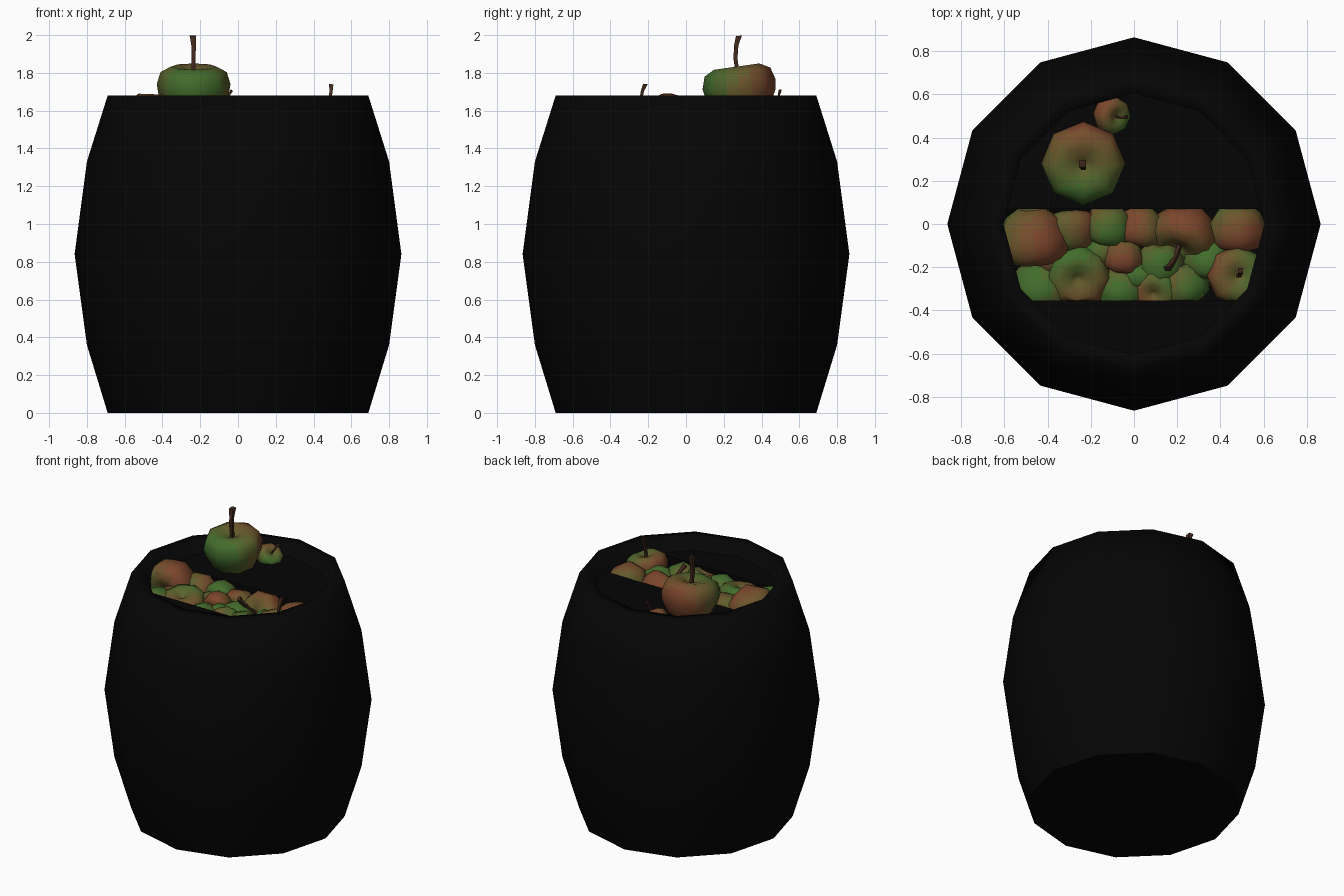
import bpy, bmesh, math, random
from mathutils import Vector, Matrix, Euler

if "Cube" in bpy.data.objects:
    bpy.data.objects.remove(bpy.data.objects["Cube"])

random.seed(4)
GAP_FRONT, GAP_BACK = -0.355, 0.07   # open strip between the two lid halves


def material(name, rgb):
    m = bpy.data.materials.new(name)
    m.diffuse_color = (*rgb, 1)
    m.use_nodes = True
    m.node_tree.nodes["Principled BSDF"].inputs["Base Color"].default_value = m.diffuse_color
    return m


dark = material("dark_wood", (0.0015, 0.0015, 0.0015))
stem_mat = material("stem_brown", (0.055, 0.022, 0.012))
green, red = Vector((0.055, 0.15, 0.025)), Vector((0.2, 0.06, 0.025))
skins = [material(f"apple_skin_{i}", green.lerp(red, i / 6)) for i in range(7)]


def lathe(bm, profile, sides):
    """Revolve (radius, z) points; radius 0 makes a pole."""
    rings = []
    for r, z in profile:
        if r == 0:
            rings.append([bm.verts.new((0, 0, z))] * sides)
        else:
            rings.append([bm.verts.new((r * math.cos(2 * math.pi * i / sides),
                                        r * math.sin(2 * math.pi * i / sides), z))
                          for i in range(sides)])
    for a, b in zip(rings, rings[1:]):
        for i in range(sides):
            j = (i + 1) % sides
            bm.faces.new(list(dict.fromkeys((a[i], a[j], b[j], b[i]))))


def finish(bm, name, mats, angle):
    bmesh.ops.recalc_face_normals(bm, faces=bm.faces)
    me = bpy.data.meshes.new(name)
    bm.to_mesh(me)
    bm.free()
    ob = bpy.data.objects.new(name, me)
    bpy.context.collection.objects.link(ob)
    for m in mats:
        me.materials.append(m)
    bpy.ops.object.select_all(action='DESELECT')
    ob.select_set(True)
    bpy.context.view_layer.objects.active = ob
    bpy.ops.object.shade_smooth_by_angle(angle=math.radians(angle))
    return ob


def cut(bm, y, keep):
    """Slice at y, keep the side towards +y (1) or -y (-1), cap the cut."""
    res = bmesh.ops.bisect_plane(bm, geom=bm.verts[:] + bm.edges[:] + bm.faces[:],
                                 plane_co=(0, y, 0), plane_no=(0, keep, 0), clear_inner=True)
    edges = [e for e in res['geom_cut'] if isinstance(e, bmesh.types.BMEdge)]
    if edges:
        bmesh.ops.holes_fill(bm, edges=edges, sides=0)


# Barrel: bulging outside, flat thick rim, recessed floor under the apples
bm = bmesh.new()
lathe(bm, [(0, 0), (0.69, 0), (0.80, 0.36), (0.865, 0.84), (0.80, 1.33), (0.69, 1.68),
           (0.605, 1.68), (0.605, 1.46), (0, 1.46)], 12)
# crisp edge around the underside, soft everywhere else
bmesh.ops.split_edges(bm, edges=[e for e in bm.edges if all(
    abs(v.co.z) < 1e-4 and v.co.length > 0.5 for v in e.verts)])
finish(bm, "barrel", [dark], 100)

# Two lid halves either side of the opening
for name, y, keep in (("lid_back", GAP_BACK, 1), ("lid_front", GAP_FRONT, -1)):
    bm = bmesh.new()
    lathe(bm, [(0, 1.52), (0.605, 1.52), (0.605, 1.585), (0, 1.585)], 12)
    cut(bm, y, keep)
    finish(bm, name, [dark], 30)

APPLE = [(0, -.72), (.35, -.82), (.72, -.58), (.95, -.15), (1, .15),
         (.9, .48), (.62, .63), (.28, .57), (0, .4)]


def apple(name, x, y, top, r, rx=0, ry=0, stem=False, clip=True):
    bm = bmesh.new()
    lathe(bm, APPLE, 8)
    # smooth red and green blush around the skin
    bmesh.ops.subdivide_edges(bm, edges=bm.edges[:], cuts=1, use_grid_fill=True)
    a = random.uniform(0, 6.28)
    blush = Vector((math.cos(a), math.sin(a), random.uniform(-.4, .4)))
    for f in bm.faces:
        t = 0.5 + 0.6 * f.calc_center_median().dot(blush)
        f.material_index = max(0, min(6, round(6 * t)))
    rot = Euler((math.radians(rx), math.radians(ry), 0)).to_matrix().to_4x4()
    bm.transform(rot @ Matrix.Scale(r, 4))
    lift = top - max(v.co.z for v in bm.verts)      # put the highest point at "top"
    bm.transform(Matrix.Translation((x, y, lift)))
    if clip:
        cut(bm, GAP_BACK, -1)
        cut(bm, GAP_FRONT, 1)
    finish(bm, name, skins, 60)
    if stem:
        # bent four-sided stem
        bm = bmesh.new()
        prev = None
        for (sx, sy, sz), w in (((0, 0, .38), .05), ((0, 0, .85), .055),
                                ((0, .07, 1.2), .06), ((-.02, .18, 1.45), .085)):
            ring = [bm.verts.new((sx + w * cx, sy + w * cy, sz))
                    for cx, cy in ((-1, -1), (1, -1), (1, 1), (-1, 1))]
            if prev:
                for i in range(4):
                    j = (i + 1) % 4
                    bm.faces.new((prev[i], prev[j], ring[j], ring[i]))
            else:
                bm.faces.new(ring)
            prev = ring
        bm.faces.new(prev)
        bm.transform(Matrix.Translation((x, y, lift)) @ rot @ Matrix.Scale(r, 4))
        finish(bm, name + "_stem", [stem_mat], 40)


# Apples resting on the back lid
apple("large_apple", -0.235, 0.285, 1.85, 0.195, rx=8, stem=True, clip=False)
apple("small_apple", -0.107, 0.505, 1.68, 0.09, rx=10, ry=35, stem=True, clip=False)

# Apples filling the opening: x, y, top, radius, tilt x, tilt y, stem
heap = [(-.47, -.07, 1.69, .175, 100, -20, 0), (-.29, -.03, 1.62, .13, -100, 20, 0),
        (-.12, -.01, 1.62, .12, 110, 30, 0), (.03, -.02, 1.60, .12, 100, 60, 0),
        (.23, -.05, 1.64, .165, 48, -24, 1), (.48, -.02, 1.63, .14, 110, 10, 0),
        (-.43, -.29, 1.60, .15, 100, 0, 0), (-.26, -.24, 1.61, .155, 12, 0, 0),
        (-.05, -.15, 1.61, .10, 110, 20, 0), (.12, -.18, 1.60, .12, 120, 0, 0),
        (-.06, -.30, 1.59, .12, 100, 40, 0), (.10, -.31, 1.59, .11, 15, -10, 0),
        (.23, -.28, 1.60, .12, 110, -40, 0), (.475, -.24, 1.635, .14, 0, 6, 1),
        (.35, -.17, 1.59, .13, 100, 70, 0), (-.38, -.14, 1.58, .13, 100, 40, 0),
        (-.15, -.12, 1.58, .11, 90, 0, 0), (.03, -.23, 1.58, .11, 90, 30, 0)]
for i, (x, y, top, r, rx, ry, st) in enumerate(heap):
    apple(f"heap_apple_{i + 1}", x, y, top, r, rx, ry, bool(st))
